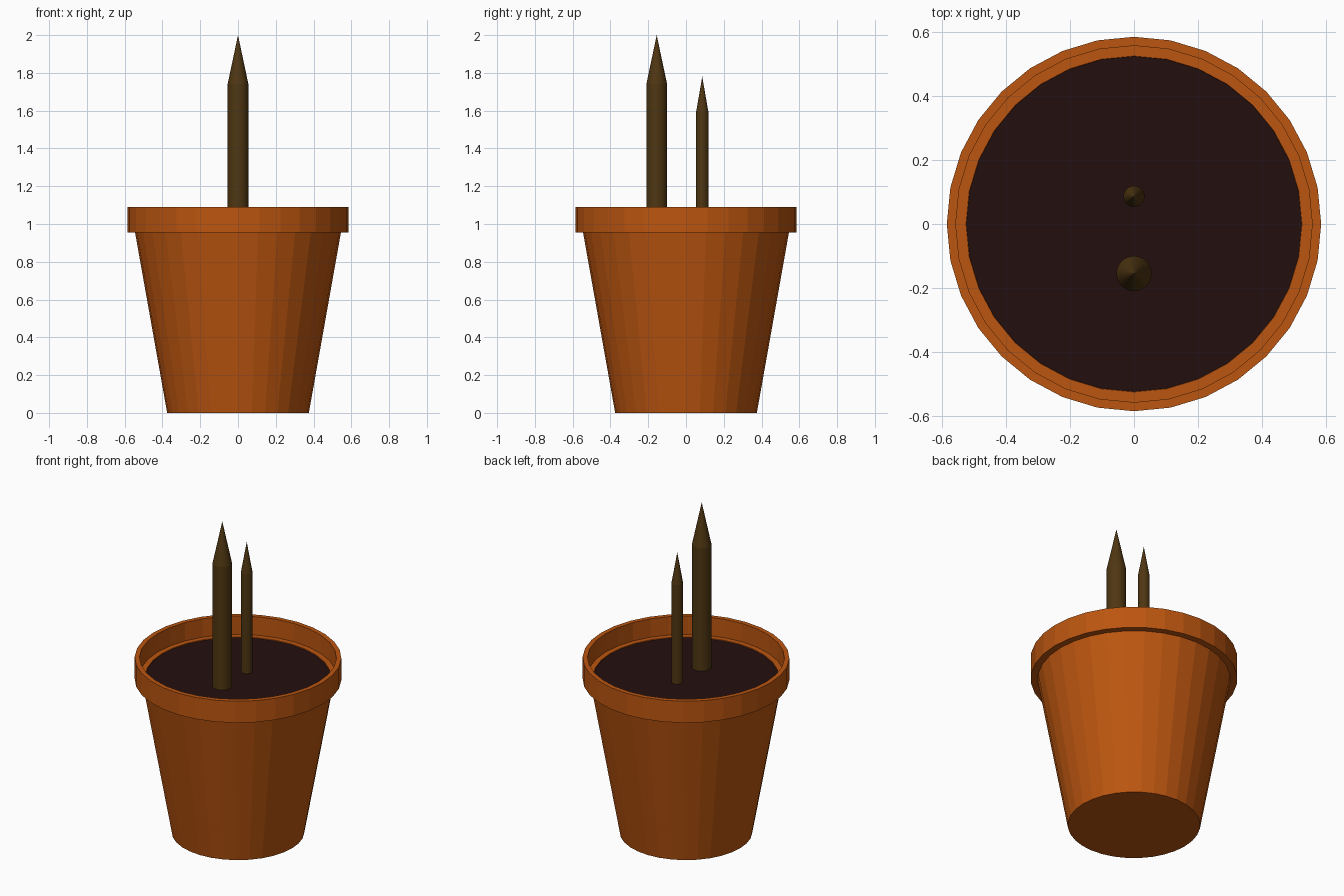
import bpy
import bmesh
from math import cos, sin, tau

SIDES = 32

cube = bpy.data.objects.get("Cube")
if cube:
    bpy.data.objects.remove(cube, do_unlink=True)


def make_material(name, rgb):
    mat = bpy.data.materials.new(name)
    mat.use_nodes = True
    colour = (*rgb, 1.0)
    mat.diffuse_color = colour
    shader = next(n for n in mat.node_tree.nodes if n.type == "BSDF_PRINCIPLED")
    shader.inputs["Base Color"].default_value = colour
    shader.inputs["Roughness"].default_value = 0.8
    return mat


def lathe(name, profile, mat, y=0.0):
    """Turn a (radius, height) profile round z; radius 0 makes a pole."""
    bm = bmesh.new()
    rings = []
    for r, z in profile:
        if r == 0:
            rings.append([bm.verts.new((0, 0, z))] * SIDES)
        else:
            rings.append([bm.verts.new((r * cos(tau * i / SIDES),
                                        r * sin(tau * i / SIDES), z))
                          for i in range(SIDES)])
    for low, high in zip(rings, rings[1:]):
        for i in range(SIDES):
            j = (i + 1) % SIDES
            corners = dict.fromkeys((low[i], low[j], high[j], high[i]))
            bm.faces.new(list(corners))
    bmesh.ops.recalc_face_normals(bm, faces=bm.faces)
    mesh = bpy.data.meshes.new(name)
    bm.to_mesh(mesh)
    bm.free()
    mesh.materials.append(mat)
    obj = bpy.data.objects.new(name, mesh)
    obj.location.y = y
    bpy.context.collection.objects.link(obj)
    return obj


terracotta = make_material("terracotta", (0.50, 0.092, 0.005))
earth = make_material("dark earth", (0.017, 0.0045, 0.0045))
wood = make_material("brown wood", (0.078, 0.037, 0.006))

# Pot: tapered wall, overhanging rim, inner ledge and floor
lathe("pot", [(0, 0), (0.375, 0), (0.545, 0.955), (0.585, 0.955),
              (0.585, 1.09), (0.557, 1.09), (0.557, 0.975),
              (0.525, 0.975), (0.36, 0.04), (0, 0.04)], terracotta)

# Soil: shallow plug just below the ledge
lathe("soil", [(0, 0.9), (0.512, 0.9), (0.524, 0.971), (0, 0.971)], earth)

# Pointed stakes pushed into the soil
for name, radius, shoulder, tip, y in (("front_stake", 0.055, 1.74, 2.0, -0.155),
                                       ("back_stake", 0.033, 1.59, 1.78, 0.086)):
    lathe(name, [(0, 0.92), (radius, 0.92), (radius, shoulder), (0, tip)], wood, y)
